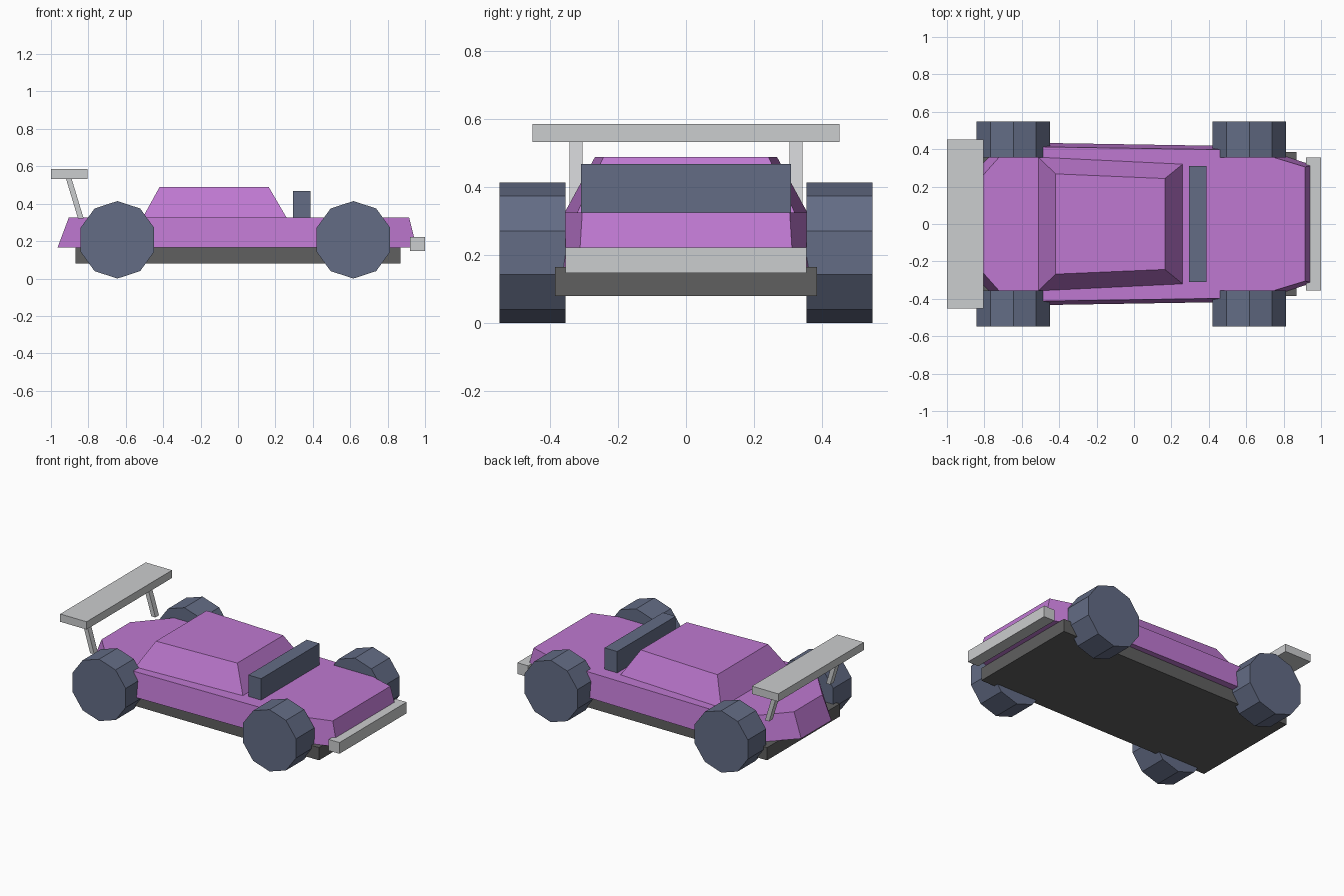
import bpy, bmesh, math
from mathutils import Vector

cube = bpy.data.objects.get("Cube")
if cube:
    bpy.data.objects.remove(cube, do_unlink=True)


def material(name, rgb):
    m = bpy.data.materials.new(name)
    m.use_nodes = True
    m.diffuse_color = (*rgb, 1)
    m.node_tree.nodes["Principled BSDF"].inputs["Base Color"].default_value = (*rgb, 1)
    return m


PURPLE = material("purple_paint", (0.52, 0.19, 0.64))
SLATE = material("slate_blue", (0.125, 0.15, 0.235))
CHARCOAL = material("charcoal", (0.115, 0.115, 0.115))
SILVER = material("silver", (0.6, 0.61, 0.62))


def loft(name, bottom, top, mat):
    """Closed solid between two matching rings of points."""
    bm = bmesh.new()
    low = [bm.verts.new(p) for p in bottom]
    high = [bm.verts.new(p) for p in top]
    bm.faces.new(low)
    bm.faces.new(high)
    for i in range(len(low)):
        j = (i + 1) % len(low)
        bm.faces.new((low[i], low[j], high[j], high[i]))
    bmesh.ops.recalc_face_normals(bm, faces=bm.faces)
    mesh = bpy.data.meshes.new(name)
    bm.to_mesh(mesh)
    bm.free()
    mesh.materials.append(mat)
    obj = bpy.data.objects.new(name, mesh)
    bpy.context.collection.objects.link(obj)
    return obj


def ring(half, z):
    """Symmetric outline from (x, half width) pairs, front to rear."""
    left = [Vector((x, y, z)) for x, y in half]
    return left + [Vector((x, -y, z)) for x, y in reversed(half)]


def box(name, x0, x1, half_y, z0, z1, mat):
    half = [(x1, half_y), (x0, half_y)]
    return loft(name, ring(half, z0), ring(half, z1), mat)


# Chassis and lower body with tapered nose and tail
box("chassis", -0.87, 0.87, 0.385, 0.08, 0.165, CHARCOAL)
loft("body",
     ring([(0.955, 0.315), (0.64, 0.415), (-0.70, 0.437), (-0.965, 0.16)], 0.165),
     ring([(0.915, 0.305), (0.62, 0.395), (-0.67, 0.415), (-0.905, 0.15)], 0.325), PURPLE)

# Cabin
loft("cabin",
     ring([(0.26, 0.32), (-0.51, 0.357)], 0.325),
     ring([(0.165, 0.243), (-0.42, 0.268)], 0.488), PURPLE)

# Hood intake and front bumper
box("hood_intake", 0.293, 0.387, 0.309, 0.325, 0.468, SLATE)
box("front_bumper", 0.92, 1.0, 0.355, 0.147, 0.222, SILVER)

# Rear wing on two leaning struts
box("rear_wing", -1.0, -0.805, 0.452, 0.533, 0.585, SILVER)
for side, sy in (("left", 1), ("right", -1)):
    def strut_ring(x0, x1, z):
        return [(x, sy * y, z) for x, y in ((x0, 0.304), (x1, 0.304), (x1, 0.342), (x0, 0.342))]
    loft(f"wing_strut_{side}", strut_ring(-0.855, -0.825, 0.32),
         strut_ring(-0.92, -0.89, 0.535), SILVER)

# Ten-sided wheels
for end, x in (("front", 0.617), ("rear", -0.645)):
    for side, sy in (("left", 1), ("right", -1)):
        def rim(y):
            return [(x + 0.207 * math.sin(i * math.tau / 10), sy * y,
                     0.207 + 0.207 * math.cos(i * math.tau / 10)) for i in range(10)]
        loft(f"{end}_wheel_{side}", rim(0.355), rim(0.548), SLATE)
